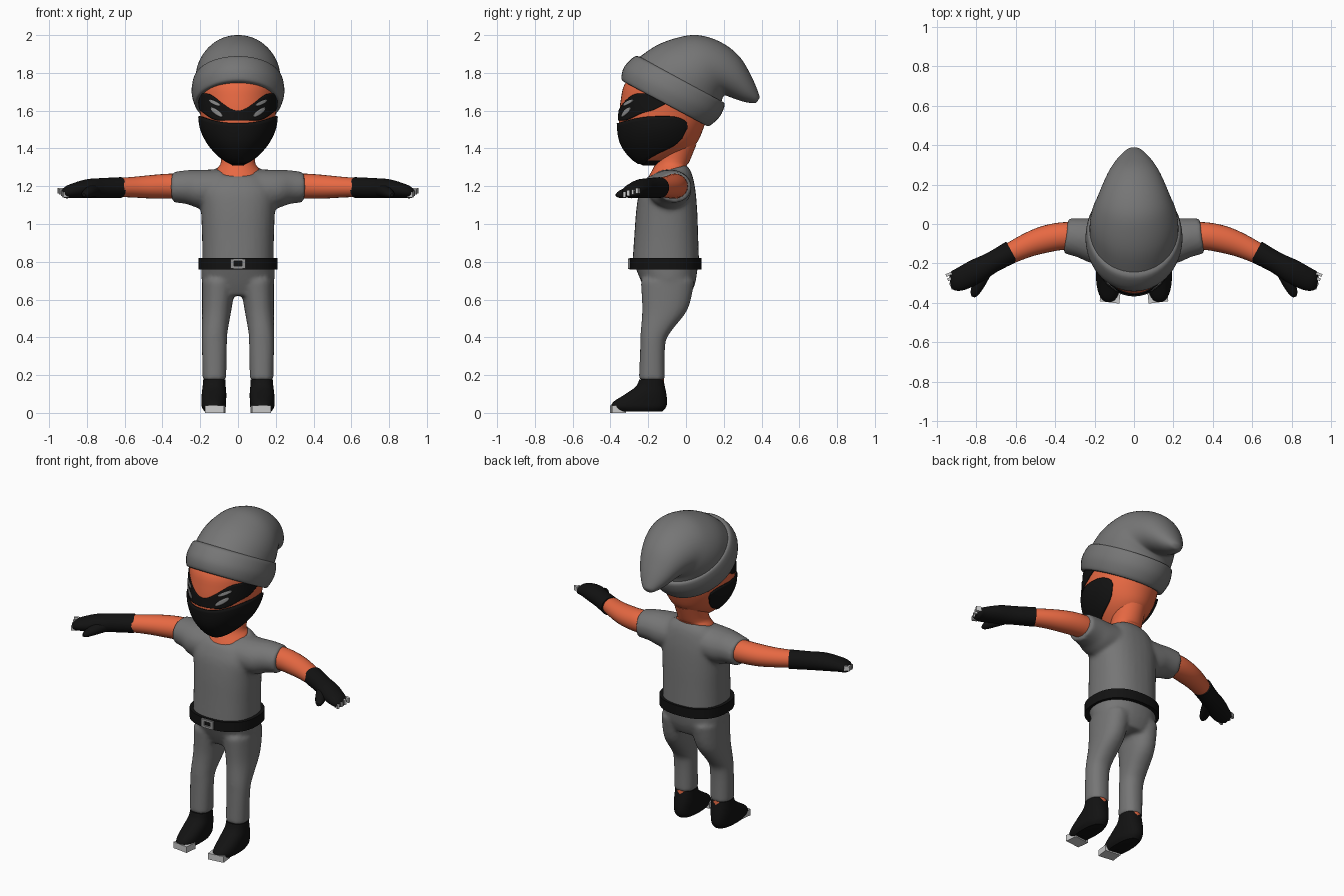
import bpy, bmesh
from math import sin, cos, pi, radians, sqrt
from mathutils import Vector

cube = bpy.data.objects.get("Cube")
if cube:
    bpy.data.objects.remove(cube)


def material(name, r, g, b):
    m = bpy.data.materials.new(name)
    m.use_nodes = True
    m.diffuse_color = (r, g, b, 1)
    shader = m.node_tree.nodes["Principled BSDF"]
    shader.inputs["Base Color"].default_value = (r, g, b, 1)
    shader.inputs["Roughness"].default_value = 0.8
    return m


CLOTH = material("grey cloth", 0.18, 0.18, 0.18)
SKIN = material("orange skin", 0.8, 0.14, 0.055)
BLACK = material("black leather", 0.006, 0.006, 0.006)
EYE = material("eye grey", 0.28, 0.28, 0.28)
NAIL = material("pale grey", 0.6, 0.6, 0.6)


def finish(name, bm, *mats, closed=True, mirror=False, blend=0):
    """Turn a bmesh into a smooth object, optionally mirrored and blended."""
    if closed:
        bmesh.ops.recalc_face_normals(bm, faces=bm.faces)
    mesh = bpy.data.meshes.new(name)
    bm.to_mesh(mesh)
    bm.free()
    for m in mats:
        mesh.materials.append(m)
    for p in mesh.polygons:
        p.use_smooth = True
    mesh.set_sharp_from_angle(angle=radians(45))
    ob = bpy.data.objects.new(name, mesh)
    bpy.context.scene.collection.objects.link(ob)
    if mirror:
        mod = ob.modifiers.new("mirror", "MIRROR")
        mod.use_mirror_merge = False
    if blend:
        mod = ob.modifiers.new("blend", "REMESH")
        mod.mode = "VOXEL"
        mod.voxel_size = blend
        mod.use_smooth_shade = True
        mod = ob.modifiers.new("relax", "SMOOTH")
        mod.iterations = 5
    return ob


# A frame is (centre, axis u, axis v) of one elliptical section.
def ring(yf, zf, yb, zb, w, x=0):
    front, back = Vector((x, yf, zf)), Vector((x, yb, zb))
    return (front + back) / 2, (front - back) / 2, Vector((w, 0, 0))


def level(z, yf, yb, w, x=0):
    return ring(yf, z, yb, z, w, x)


def tube(path):
    """Sections across a sideways path of (x, y, z, half width, half height)."""
    pts = [Vector(p[:3]) for p in path]
    out = []
    for i, p in enumerate(path):
        d = pts[min(i + 1, len(pts) - 1)] - pts[max(i - 1, 0)]
        side = Vector((-d.y, d.x, 0)).normalized()
        out.append((pts[i], side * p[3], Vector((0, 0, p[4]))))
    return out


def at(frames, t):
    """Smoothly interpolated section at parameter t."""
    last = len(frames) - 1
    i = min(int(t), last - 1)
    f = t - i
    a, b, c, d = (frames[max(0, min(last, i + k))] for k in (-1, 0, 1, 2))
    return [q + 0.5 * f * (r - p + f * (2*p - 5*q + 4*r - s + f * (3*(q - r) + s - p)))
            for p, q, r, s in zip(a, b, c, d)]


def loft(bm, frames, n=32, steps=4, power=1.0):
    def bend(v):
        return abs(v) ** power * (1 if v > 0 else -1)
    rows = []
    for k in range((len(frames) - 1) * steps + 1):
        c, u, v = at(frames, k / steps)
        rows.append([bm.verts.new(c + u * bend(cos(a)) + v * bend(sin(a)))
                     for a in (2 * pi * j / n for j in range(n))])
    for lo, hi in zip(rows, rows[1:]):
        for j in range(n):
            bm.faces.new((lo[j], lo[j - 1], hi[j - 1], hi[j]))
    bm.faces.new(rows[0])
    bm.faces.new(rows[-1])
    return bm


def box(bm, centre, size, turn=0.0):
    made = bmesh.ops.create_cube(bm, size=1)["verts"]
    for v in made:
        x, y, z = (a * b for a, b in zip(v.co, size))
        v.co = Vector(centre) + Vector((x*cos(turn) - y*sin(turn), x*sin(turn) + y*cos(turn), z))


# Shirt: torso and sleeves blended into one skin
shirt = loft(bmesh.new(), [
    level(0.78, -0.285, 0.07, 0.19), level(0.92, -0.275, 0.065, 0.19),
    level(1.06, -0.265, 0.06, 0.195), ring(-0.25, 1.16, 0.05, 1.18, 0.2),
    ring(-0.225, 1.22, 0.03, 1.27, 0.17), ring(-0.205, 1.25, 0, 1.315, 0.125)], power=0.85)
loft(shirt, tube([(0.08, -0.09, 1.19, 0.12, 0.1), (0.2, -0.085, 1.185, 0.115, 0.102),
                  (0.27, -0.07, 1.195, 0.1, 0.09), (0.345, -0.06, 1.195, 0.09, 0.08)]))
finish("shirt", shirt, CLOTH, mirror=True, blend=0.012)

# Trousers: pelvis and legs blended
trousers = loft(bmesh.new(), [level(0.62, -0.2, 0.02, 0.15), level(0.69, -0.235, 0.05, 0.19),
                              level(0.8, -0.28, 0.065, 0.195)], power=0.9)
loft(trousers, [level(0.175, -0.25, -0.112, 0.063, 0.125), level(0.36, -0.242, -0.11, 0.066, 0.125),
                level(0.43, -0.24, -0.08, 0.068, 0.123), level(0.55, -0.232, 0.01, 0.078, 0.112),
                level(0.7, -0.24, 0.045, 0.09, 0.1)], power=0.9)
finish("trousers", trousers, CLOTH, mirror=True, blend=0.012)

# Belt with a framed buckle
finish("belt", loft(bmesh.new(), [level(0.76, -0.298, 0.083, 0.21), level(0.82, -0.298, 0.083, 0.21)],
                    n=40, steps=1, power=0.85), BLACK)
buckle = bmesh.new()
for s in (-1, 1):
    box(buckle, (0.031 * s, -0.3, 0.79), (0.02, 0.016, 0.052))
    box(buckle, (0, -0.3, 0.79 + 0.02 * s), (0.046, 0.016, 0.014))
finish("belt_buckle", buckle, EYE)

# Neck and head
finish("neck", loft(bmesh.new(), [
    ring(-0.205, 1.235, 0, 1.29, 0.125), ring(-0.19, 1.265, 0.006, 1.315, 0.112),
    level(1.33, -0.16, 0.018, 0.09), level(1.42, -0.16, 0.055, 0.095)]), SKIN)
HEAD = [level(1.31, -0.23, -0.13, 0.03), level(1.35, -0.285, -0.04, 0.085),
        level(1.42, -0.335, 0.05, 0.148), level(1.5, -0.353, 0.09, 0.188),
        level(1.58, -0.353, 0.115, 0.2), level(1.66, -0.345, 0.13, 0.205),
        level(1.74, -0.325, 0.12, 0.2), level(1.82, -0.26, 0.1, 0.16)]
head = loft(bmesh.new(), HEAD, n=48)
for f in head.faces:
    f.material_index = int(f.calc_center_median().z < 1.34)
finish("head", head, SKIN, BLACK)


def on_head(angle, z, lift):
    lo, hi = 0, len(HEAD) - 1
    for _ in range(24):
        mid = (lo + hi) / 2
        lo, hi = (mid, hi) if at(HEAD, mid)[0].z < z else (lo, mid)
    c, u, v = at(HEAD, lo)
    a = radians(angle)
    return c + u * (1 + lift / u.length) * cos(a) + v * (1 + lift / v.length) * sin(a)


def patch(name, start, end, low, high, lift, mat, n=48, m=12, mirror=False):
    """Thin plate wrapped on the head between two height curves."""
    bm = bmesh.new()
    grid = []
    for i in range(n + 1):
        a = start + (end - start) * i / n
        lo, hi = low(a), high(a)
        grid.append([bm.verts.new(on_head(a, lo + (hi - lo) * j / m, lift)) for j in range(m + 1)])
    for p, q in zip(grid, grid[1:]):
        for j in range(m):
            bm.faces.new((p[j], q[j], q[j + 1], p[j + 1]))
    bmesh.ops.remove_doubles(bm, verts=bm.verts, dist=0.0002)
    ob = finish(name, bm, mat, closed=False, mirror=mirror)
    mod = ob.modifiers.new("thickness", "SOLIDIFY")
    mod.thickness = 0.008
    mod.offset = -1


def ramp(a, start, end):
    t = max(0, min(1, (abs(a) - start) / (end - start)))
    return t * t * (3 - 2 * t)


def corner(a, start, end):
    t = max(0, min(1, (abs(a) - start) / (end - start)))
    return 1 - sqrt(1 - t * t)


# Mouth mask, eye band and slanted eyes
patch("mouth_mask", -126, 126, lambda a: 1.317 + 0.06 * ramp(a, 50, 105) + 0.13 * corner(a, 85, 126),
      lambda a: 1.535 + 0.035 * ramp(a, 10, 80) - 0.06 * corner(a, 95, 126), 0.012, BLACK, n=72)
patch("eye_band", -100, 100, lambda a: 1.548 + 0.05 * ramp(a, 30, 75) + 0.05 * ramp(a, 70, 100),
      lambda a: 1.6 + 0.09 * ramp(a, 0, 52), 0.006, BLACK)


def leaf(name, mid, half, z, slope, height):
    def edge(sign):
        return lambda a: (z + slope * (a - mid)
                          + sign * height * sqrt(max(0, 1 - ((a - mid) / half) ** 2)))
    patch(name, mid - half, mid + half, edge(-1), edge(1), 0.01, EYE, n=16, m=4, mirror=True)


leaf("lower_eye", 33, 10, 1.592, 0.002, 0.015)
leaf("upper_eye", 36, 10, 1.642, 0.0013, 0.01)

# Knitted hat: rolled cuff and drooping crown
finish("hat_cuff", loft(bmesh.new(), [
    ring(-0.325, 1.75, 0.1, 1.525, 0.215), ring(-0.342, 1.77, 0.125, 1.52, 0.23),
    ring(-0.328, 1.83, 0.18, 1.57, 0.246), ring(-0.275, 1.885, 0.205, 1.635, 0.236),
    ring(-0.24, 1.885, 0.18, 1.65, 0.215)], n=48), CLOTH)
finish("hat_crown", loft(bmesh.new(), [
    ring(-0.265, 1.87, 0.185, 1.63, 0.226), ring(-0.16, 1.943, 0.19, 1.655, 0.222),
    ring(-0.05, 1.985, 0.195, 1.67, 0.208), ring(0.06, 2.0, 0.205, 1.68, 0.185),
    ring(0.18, 1.965, 0.225, 1.675, 0.158), ring(0.28, 1.89, 0.265, 1.66, 0.125),
    ring(0.345, 1.785, 0.315, 1.645, 0.085), ring(0.385, 1.69, 0.36, 1.64, 0.04),
    ring(0.388, 1.665, 0.375, 1.645, 0.012)], n=48), CLOTH)

# Arms
finish("arms", loft(bmesh.new(), tube([
    (0.28, -0.06, 1.2, 0.07, 0.066), (0.37, -0.062, 1.2, 0.07, 0.066),
    (0.46, -0.08, 1.197, 0.068, 0.062), (0.55, -0.112, 1.195, 0.06, 0.055),
    (0.66, -0.165, 1.193, 0.05, 0.048)]), n=24), SKIN, mirror=True)

# Gloves with thumbs
gloves = loft(bmesh.new(), tube([
    (0.62, -0.14, 1.193, 0.058, 0.055), (0.72, -0.195, 1.19, 0.054, 0.053),
    (0.8, -0.24, 1.187, 0.062, 0.05), (0.88, -0.28, 1.175, 0.058, 0.038),
    (0.915, -0.288, 1.167, 0.05, 0.03), (0.932, -0.29, 1.163, 0.03, 0.015)]), n=24)
loft(gloves, tube([(0.75, -0.23, 1.18, 0.035, 0.035), (0.785, -0.3, 1.17, 0.032, 0.03),
                   (0.808, -0.35, 1.158, 0.022, 0.02), (0.815, -0.37, 1.153, 0.008, 0.008)]), n=16)
finish("gloves", gloves, BLACK, mirror=True)

# Fingertip plates
tips = bmesh.new()
for k in range(4):
    s = k - 1.5
    box(tips, (0.925 + 0.009 * s, -0.288 + 0.022 * s, 1.166 + 0.007 * s), (0.032, 0.014, 0.028), -0.4)
finish("fingertips", tips, NAIL, mirror=True)

# Ankles, shoes and toe plates
finish("ankles", loft(bmesh.new(), [level(0.15, -0.23, -0.115, 0.052, 0.125),
                                    level(0.22, -0.235, -0.12, 0.052, 0.125)], n=20), SKIN, mirror=True)
finish("shoes", loft(bmesh.new(), [
    level(0.008, -0.37, -0.125, 0.05, 0.127), level(0.03, -0.396, -0.106, 0.063, 0.128),
    level(0.06, -0.382, -0.1, 0.065, 0.128), level(0.1, -0.32, -0.104, 0.065, 0.127),
    level(0.14, -0.265, -0.112, 0.061, 0.126), level(0.178, -0.247, -0.12, 0.059, 0.125)],
    power=0.85), BLACK, mirror=True)
toes = bmesh.new()
box(toes, (0.12, -0.36, 0.019), (0.1, 0.075, 0.038), 0.12)
finish("toe_plates", toes, NAIL, mirror=True)
